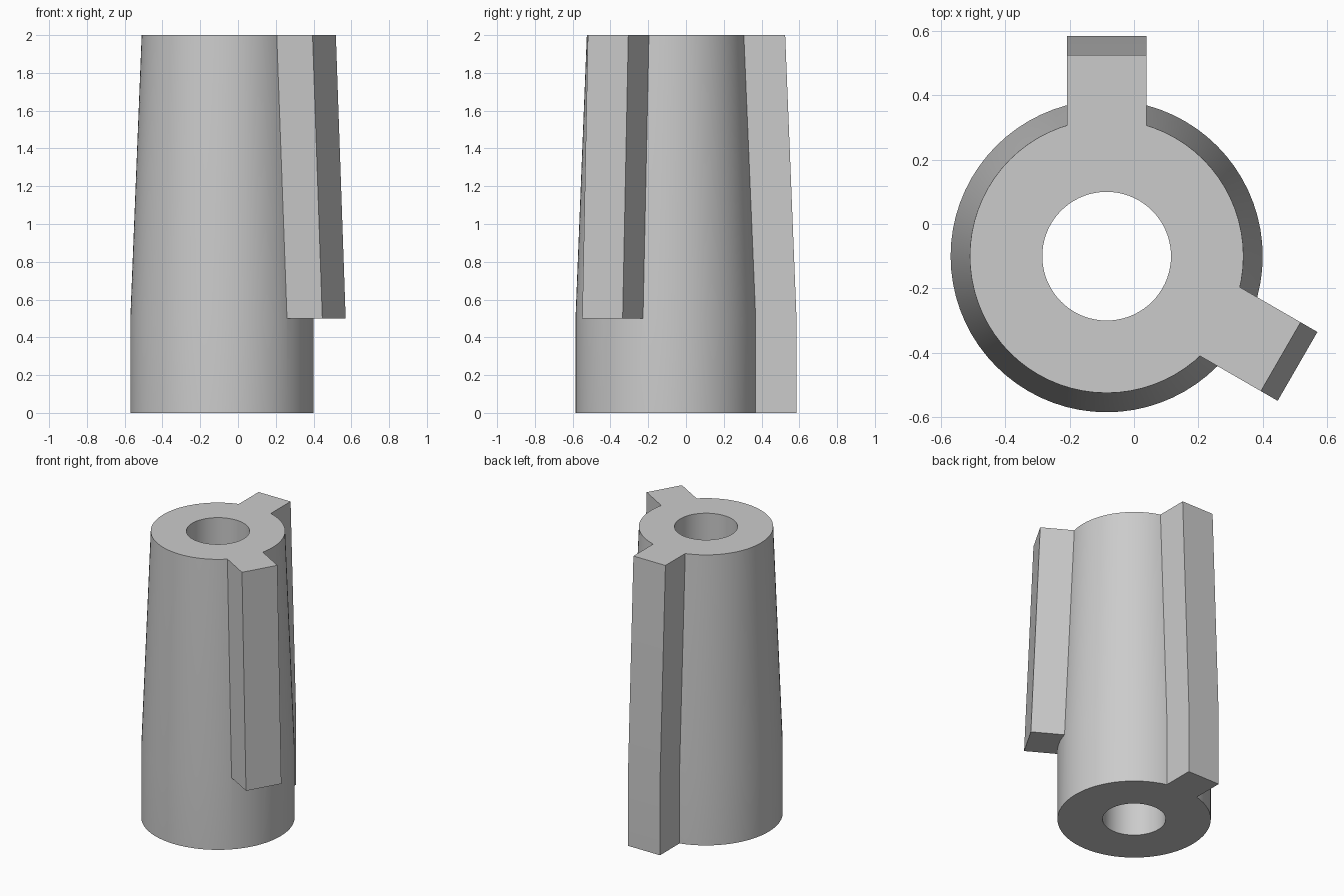
import bpy, bmesh, math
from mathutils import Matrix, Vector

if "Cube" in bpy.data.objects:
    bpy.data.objects.remove(bpy.data.objects["Cube"], do_unlink=True)

AXIS = Vector((-0.085, -0.10, 0))
HEIGHT, BEND, TAPER = 2.0, 0.5, 0.06
SEGMENTS = 72

grey = bpy.data.materials.new("plain grey")
grey.use_nodes = True
colour = (0.6, 0.6, 0.6, 1)
grey.diffuse_color = colour
grey.node_tree.nodes["Principled BSDF"].inputs["Base Color"].default_value = colour


def finish(bm, name):
    bmesh.ops.recalc_face_normals(bm, faces=bm.faces)
    mesh = bpy.data.meshes.new(name)
    bm.to_mesh(mesh)
    bm.free()
    mesh.materials.append(grey)
    obj = bpy.data.objects.new(name, mesh)
    bpy.context.collection.objects.link(obj)
    obj.location = AXIS
    return obj


def tube(name, profile):
    """Revolve a closed (radius, height) profile."""
    bm = bmesh.new()
    rings = []
    for i in range(SEGMENTS):
        a = math.tau * i / SEGMENTS
        rings.append([bm.verts.new((r * math.cos(a), r * math.sin(a), z))
                      for r, z in profile])
    n = len(profile)
    for i, ring in enumerate(rings):
        after = rings[(i + 1) % SEGMENTS]
        for j in range(n):
            k = (j + 1) % n
            bm.faces.new((ring[j], after[j], after[k], ring[k]))
    return finish(bm, name)


def fin(name, angle, profile, width=0.247):
    """Extrude a (radius, height) profile sideways and turn it to an angle."""
    bm = bmesh.new()
    face = bm.faces.new([bm.verts.new((r, -width / 2, z)) for r, z in profile])
    out = bmesh.ops.extrude_face_region(bm, geom=[face])["geom"]
    moved = [v for v in out if isinstance(v, bmesh.types.BMVert)]
    bmesh.ops.translate(bm, verts=moved, vec=(0, width, 0))
    bmesh.ops.rotate(bm, verts=bm.verts,
                     matrix=Matrix.Rotation(math.radians(angle), 3, 'Z'))
    return finish(bm, name)


# Hollow sleeve: straight foot, then a gentle taper
base_r, bore_r, inner, reach = 0.485, 0.2, 0.3, 0.685
body = tube("keyed_sleeve", [(bore_r, 0), (base_r, 0), (base_r, BEND),
                             (base_r - TAPER, HEIGHT), (bore_r, HEIGHT)])

# Full-height back key and shorter side key
fins = [
    fin("back_key", 90, [(inner, 0), (reach, 0), (reach, BEND),
                         (reach - TAPER, HEIGHT), (inner, HEIGHT)]),
    fin("side_key", -30, [(inner, BEND), (reach, BEND),
                          (reach - TAPER, HEIGHT), (inner, HEIGHT)]),
]

# Join the keys to the sleeve as one solid
bpy.context.view_layer.objects.active = body
for key in fins:
    mod = body.modifiers.new("join " + key.name, 'BOOLEAN')
    mod.operation, mod.solver, mod.object = 'UNION', 'EXACT', key
    bpy.ops.object.modifier_apply(modifier=mod.name)
    bpy.data.objects.remove(key, do_unlink=True)

bpy.ops.object.select_all(action='DESELECT')
body.select_set(True)
bpy.ops.object.shade_smooth_by_angle(angle=math.radians(25))
